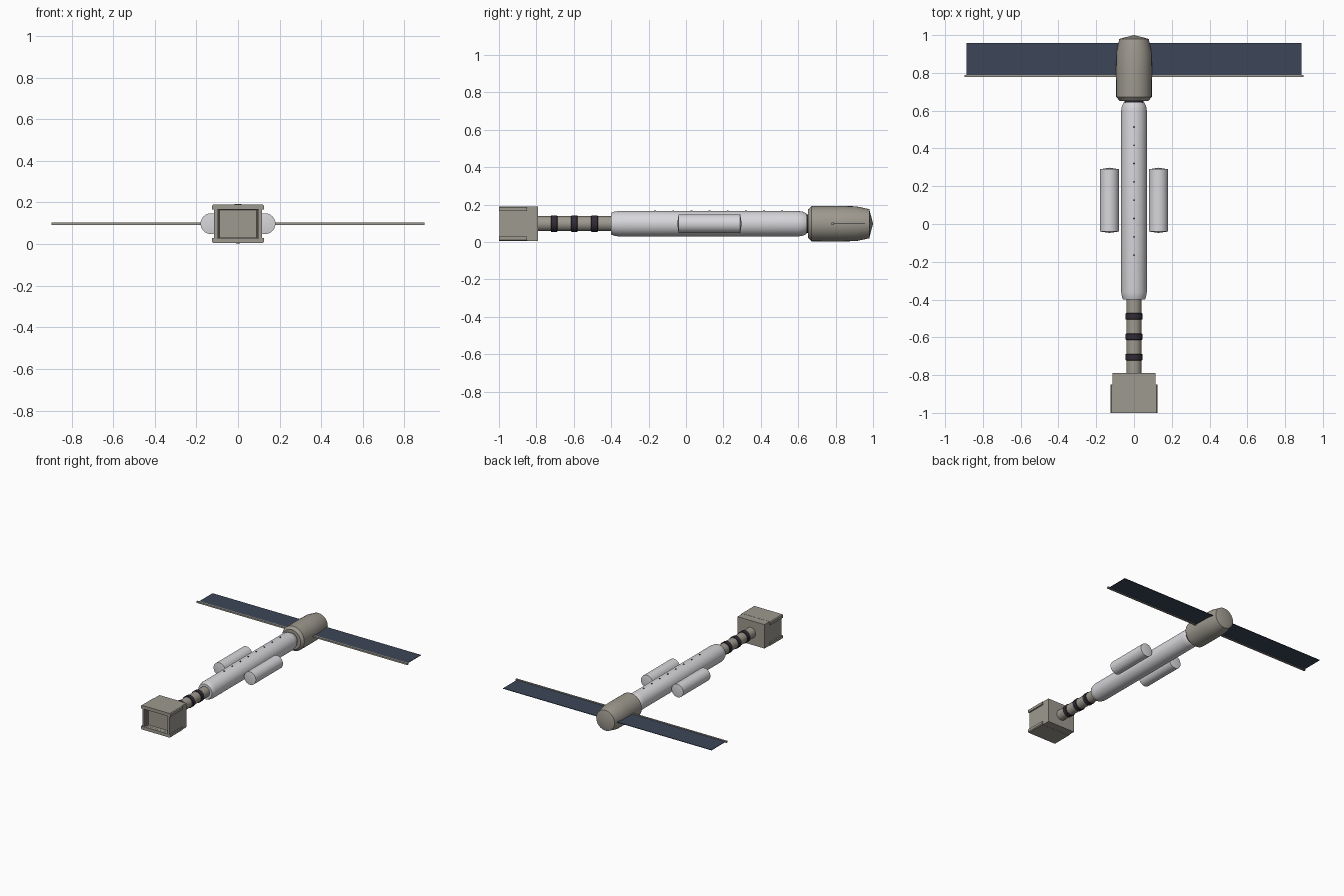
import bpy, bmesh, math
from mathutils import Matrix, Vector

cube = bpy.data.objects.get("Cube")
if cube:
    bpy.data.objects.remove(cube, do_unlink=True)

ZC = 0.098  # height of the long axis


def material(name, colour):
    m = bpy.data.materials.new(name)
    m.use_nodes = True
    m.diffuse_color = (*colour, 1)
    m.node_tree.nodes["Principled BSDF"].inputs["Base Color"].default_value = (*colour, 1)
    return m


WHITE = material("pale hull", (0.68, 0.68, 0.71))
STONE = material("warm grey", (0.34, 0.32, 0.275))
NAVY = material("solar navy", (0.045, 0.062, 0.1))
DARK = material("dark band", (0.03, 0.024, 0.036))


def finish(name, bm, mat, smooth=False):
    bmesh.ops.recalc_face_normals(bm, faces=bm.faces)
    me = bpy.data.meshes.new(name)
    bm.to_mesh(me)
    bm.free()
    ob = bpy.data.objects.new(name, me)
    bpy.context.collection.objects.link(ob)
    me.materials.append(mat)
    if smooth:
        bpy.ops.object.select_all(action='DESELECT')
        ob.select_set(True)
        bpy.context.view_layer.objects.active = ob
        bpy.ops.object.shade_smooth_by_angle(angle=math.radians(25))
    return ob


def lathe(name, profile, mat, x=0, sides=32):
    """Turn (y, radius) points about a line parallel to y."""
    bm = bmesh.new()
    rings = []
    for y, r in profile:
        if r == 0:
            rings.append([bm.verts.new((x, y, ZC))] * sides)
            continue
        angles = [math.tau * i / sides for i in range(sides)]
        rings.append([bm.verts.new((x + r * math.cos(a), y, ZC + r * math.sin(a))) for a in angles])
    for a, b in zip(rings, rings[1:]):
        for i in range(sides):
            j = (i + 1) % sides
            corners = list(dict.fromkeys((a[i], a[j], b[j], b[i])))
            bm.faces.new(corners)
    return finish(name, bm, mat, True)


def box_bm(lo, hi):
    bm = bmesh.new()
    lo, hi = Vector(lo), Vector(hi)
    bmesh.ops.create_cube(bm, size=1, matrix=Matrix.Translation((lo + hi) / 2)
                          @ Matrix.Diagonal((*(hi - lo), 1)))
    return bm


def box(name, lo, hi, mat):
    return finish(name, box_bm(lo, hi), mat)


# Main hull, rear engine housing and forward boom
lathe("main_hull", [(-0.4, 0), (-0.4, 0.058), (-0.385, 0.064), (-0.36, 0.068),
                    (0.6, 0.068), (0.625, 0.064), (0.643, 0.055), (0.643, 0)], WHITE)
lathe("neck", [(0.63, 0), (0.63, 0.05), (0.67, 0.05), (0.67, 0)], DARK)
lathe("rear_housing", [(0.652, 0), (0.652, 0.076), (0.672, 0.094), (0.82, 0.095),
                       (0.91, 0.093), (0.98, 0.078), (1.0, 0)], STONE)
lathe("boom", [(-0.8, 0), (-0.8, 0.04), (-0.39, 0.04), (-0.39, 0)], STONE)
for i, y in enumerate((-0.705, -0.597, -0.489)):
    lathe(f"boom_band_{i + 1}", [(y - 0.019, 0.038), (y - 0.015, 0.045),
                                 (y + 0.015, 0.045), (y + 0.019, 0.038)], DARK)

# Side tanks and solar wings
for side, s in (("left", 1), ("right", -1)):
    lathe(f"{side}_tank", [(-0.047, 0), (-0.04, 0.05), (0.29, 0.05), (0.298, 0)],
          WHITE, x=s * 0.13)
    xs = sorted((s * 0.08, s * 0.887))
    box(f"{side}_solar_panel", (xs[0], 0.79, ZC - 0.002), (xs[1], 0.957, ZC + 0.002), NAVY)
    xs = sorted((s * 0.08, s * 0.897))
    box(f"{side}_panel_spar", (xs[0], 0.777, ZC - 0.006), (xs[1], 0.79, ZC + 0.006), STONE)

# Front module with a stepped square recess
bm = box_bm((-0.115, -0.992, 0.006), (0.115, -0.79, 0.19))
bm.faces.ensure_lookup_table()
front = min(bm.faces, key=lambda f: f.calc_center_median().y)
for thickness, depth in ((0.026, 0), (0.003, -0.012), (0.006, 0), (0.002, -0.02)):
    bmesh.ops.inset_region(bm, faces=[front], thickness=thickness, depth=depth)
finish("front_module", bm, STONE)

# Rails along the upper and lower edges of the module
for name, z0, z1, edge in (("upper", 0.166, 0.191, 1), ("lower", 0.005, 0.03, -1)):
    bm = box_bm((-0.125, -1, z0), (0.125, -0.85, z1))
    outer = [e for e in bm.edges if all((v.co.z - ZC) * edge > 0.088 for v in e.verts)
             and abs(e.verts[0].co.x - e.verts[1].co.x) < 0.01]
    bmesh.ops.bevel(bm, geom=outer, offset=0.006, segments=1, affect='EDGES')
    finish(f"{name}_module_rail", bm, STONE)
for side, s in (("left", 1), ("right", -1)):
    xs = sorted((s * 0.1, s * 0.115))
    box(f"{side}_module_post", (xs[0], -0.997, 0.03), (xs[1], -0.98, 0.166), STONE)

# Row of small studs along the top of the hull
for i in range(8):
    y = -0.165 + i * 0.097
    bm = bmesh.new()
    bmesh.ops.create_cone(bm, cap_ends=True, segments=8, radius1=0.005, radius2=0.005, depth=0.008,
                          matrix=Matrix.Translation((0, y, ZC + 0.068)))
    finish(f"hull_stud_{i + 1}", bm, DARK)
